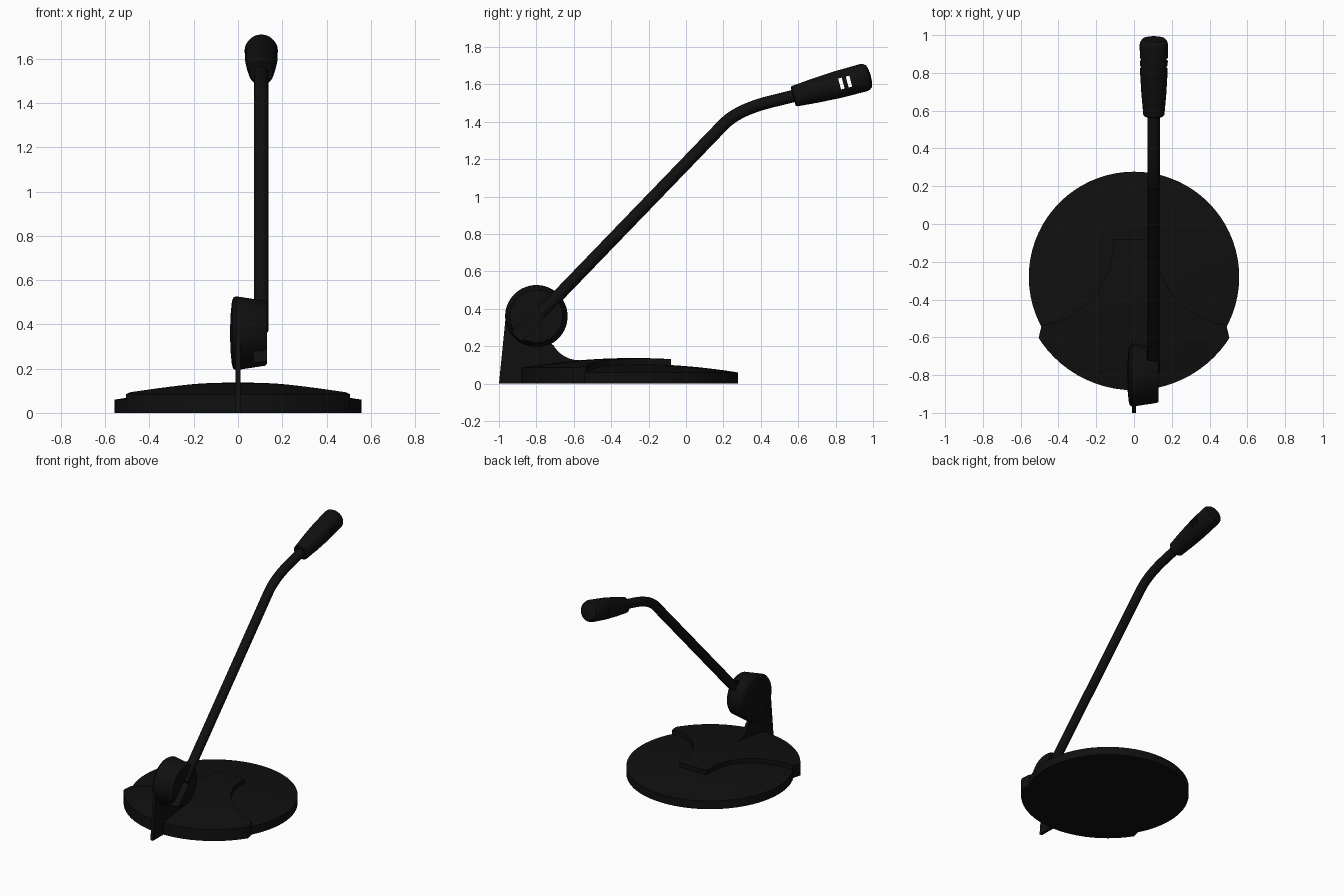
import bpy, bmesh
from math import sin, cos, pi, radians
from mathutils import Matrix, Vector

cube = bpy.data.objects.get("Cube")
if cube:
    bpy.data.objects.remove(cube, do_unlink=True)

black = bpy.data.materials.new("matte_black")
black.use_nodes = True
black.diffuse_color = (0.005, 0.005, 0.005, 1)
bsdf = next(n for n in black.node_tree.nodes if n.type == 'BSDF_PRINCIPLED')
bsdf.inputs["Base Color"].default_value = black.diffuse_color
bsdf.inputs["Roughness"].default_value = 0.7


def make(name, bm, matrix=Matrix()):
    bmesh.ops.recalc_face_normals(bm, faces=bm.faces)
    mesh = bpy.data.meshes.new(name)
    bm.to_mesh(mesh)
    bm.free()
    mesh.transform(matrix)
    mesh.materials.append(black)
    ob = bpy.data.objects.new(name, mesh)
    bpy.context.collection.objects.link(ob)
    return ob


def lathe(name, profile, matrix, steps=64):
    """Spin (radius, height) points around z; both ends lie on the axis."""
    bm = bmesh.new()
    verts = [bm.verts.new((r, 0, z)) for r, z in profile]
    edges = [bm.edges.new(pair) for pair in zip(verts, verts[1:])]
    bmesh.ops.spin(bm, geom=verts + edges, axis=(0, 0, 1), cent=(0, 0, 0),
                   angle=2 * pi, steps=steps)
    bmesh.ops.remove_doubles(bm, verts=bm.verts, dist=1e-5)
    return make(name, bm, matrix)


def prism(name, points, direction):
    """Extrude a closed outline of 3D points."""
    bm = bmesh.new()
    face = bm.faces.new([bm.verts.new(p) for p in points])
    new = bmesh.ops.extrude_face_region(bm, geom=[face])["geom"]
    bmesh.ops.translate(bm, vec=direction,
                        verts=[v for v in new if isinstance(v, bmesh.types.BMVert)])
    return make(name, bm)


def box(name, size, matrix):
    bm = bmesh.new()
    bmesh.ops.create_cube(bm, size=1, matrix=Matrix.Diagonal((*size, 1)))
    return make(name, bm, matrix)


def select(ob):
    bpy.ops.object.select_all(action='DESELECT')
    ob.select_set(True)
    bpy.context.view_layer.objects.active = ob


def boolean(ob, cutter, operation):
    mod = ob.modifiers.new("cut", 'BOOLEAN')
    mod.object, mod.operation, mod.solver = cutter, operation, 'EXACT'
    select(ob)
    bpy.ops.object.modifier_apply(modifier=mod.name)
    bpy.data.objects.remove(cutter, do_unlink=True)


def dome(radius, crown, rim, rings=10):
    top = [(radius * i / rings, crown - (crown - rim) * (i / rings) ** 2)
           for i in range(rings, -1, -1)]
    return [(0, 0), (radius, 0)] + top


def arc(cx, cy, r, start, end, n=20):
    return [(cx + r * cos(radians(start + (end - start) * i / n)),
             cy + r * sin(radians(start + (end - start) * i / n))) for i in range(n + 1)]


# Round domed base
centre = Matrix.Translation((0, -0.28, 0))
base = lathe("base", dome(0.557, 0.105, 0.06), centre, 72)

# Raised cover with a front tab and two swept arms
cover = lathe("base_cover", dome(0.6, 0.137, 0.085), centre, 72)
scoop = [(0.11, -0.08)] + arc(0.55, -0.1, 0.44, 185, 262)
outer = arc(0, -0.28, 0.64, -36, -90)
half = scoop + outer
outline = half + [(-x, y) for x, y in reversed(half[:-1])]
boolean(cover, prism("cover_cutter", [(x, y, -0.5) for x, y in outline], (0, 0, 1)),
        'INTERSECT')

# Thin upright fin with a round head and a curved foot
head_arc = arc(-0.8, 0.36, 0.163, 175, -62, 28)
foot = arc(-0.57, 0.285, 0.16, 210, 270, 10)
fin_outline = [(-1, 0)] + head_arc + foot + [(-0.5, 0.12), (-0.5, 0)]
fin = prism("fin", [(-0.011, y, z) for y, z in fin_outline], (0.022, 0, 0))

# Pivot knob, slightly tapered, with a groove holding the rod
knob = lathe("pivot_knob",
             [(0, -0.036), (0.08, -0.034), (0.14, -0.028), (0.16, -0.022), (0.167, -0.01),
              (0.147, 0.122), (0.14, 0.13), (0, 0.13)],
             Matrix.Translation((0, -0.8, 0.36)) @ Matrix.Rotation(pi / 2, 4, 'Y'))
tilt = radians(46)
groove = box("groove_cutter", (0.12, 0.5, 0.07),
             Matrix.Translation((0.13, -0.8, 0.36)) @ Matrix.Rotation(tilt, 4, 'X'))
boolean(knob, groove, 'DIFFERENCE')

# Bent rod
a, b, c = Vector((0.2, 1.385)), Vector((0.275, 1.463)), Vector((0.45, 1.507))
bend = [a * (1 - t) ** 2 + b * 2 * t * (1 - t) + c * t * t for t in (i / 12 for i in range(13))]
path = [Vector((-0.775, 0.375))] + bend + [Vector((0.62, 1.549))]
curve = bpy.data.curves.new("rod", 'CURVE')
curve.dimensions = '3D'
curve.bevel_depth = 0.033
curve.bevel_resolution = 6
curve.use_fill_caps = True
spline = curve.splines.new('POLY')
spline.points.add(len(path) - 1)
for point, p in zip(spline.points, path):
    point.co = (0.105, p.x, p.y, 1)
curve.materials.append(black)
rod = bpy.data.objects.new("rod", curve)
bpy.context.collection.objects.link(rod)
select(rod)
bpy.ops.object.convert(target='MESH')

# Microphone capsule with two slots passing through the sides
lean = radians(15)
place = Matrix.Translation((0.105, 0.573, 1.535)) @ Matrix.Rotation(lean, 4, 'X')
along = place @ Matrix.Rotation(-pi / 2, 4, 'X')
capsule = lathe("microphone_head",
                [(0, 0), (0.05, 0), (0.056, 0.006), (0.066, 0.12), (0.073, 0.24), (0.075, 0.39),
                 (0.072, 0.405), (0.06, 0.42), (0.035, 0.427), (0, 0.43)], along, 48)
for offset in (0.267, 0.309):
    slot = box("slot_cutter", (0.3, 0.02, 0.06), place @ Matrix.Translation((0, offset, 0)))
    boolean(capsule, slot, 'DIFFERENCE')

for ob in (base, cover, fin, knob, rod, capsule):
    select(ob)
    bpy.ops.object.shade_smooth_by_angle(angle=radians(35))
